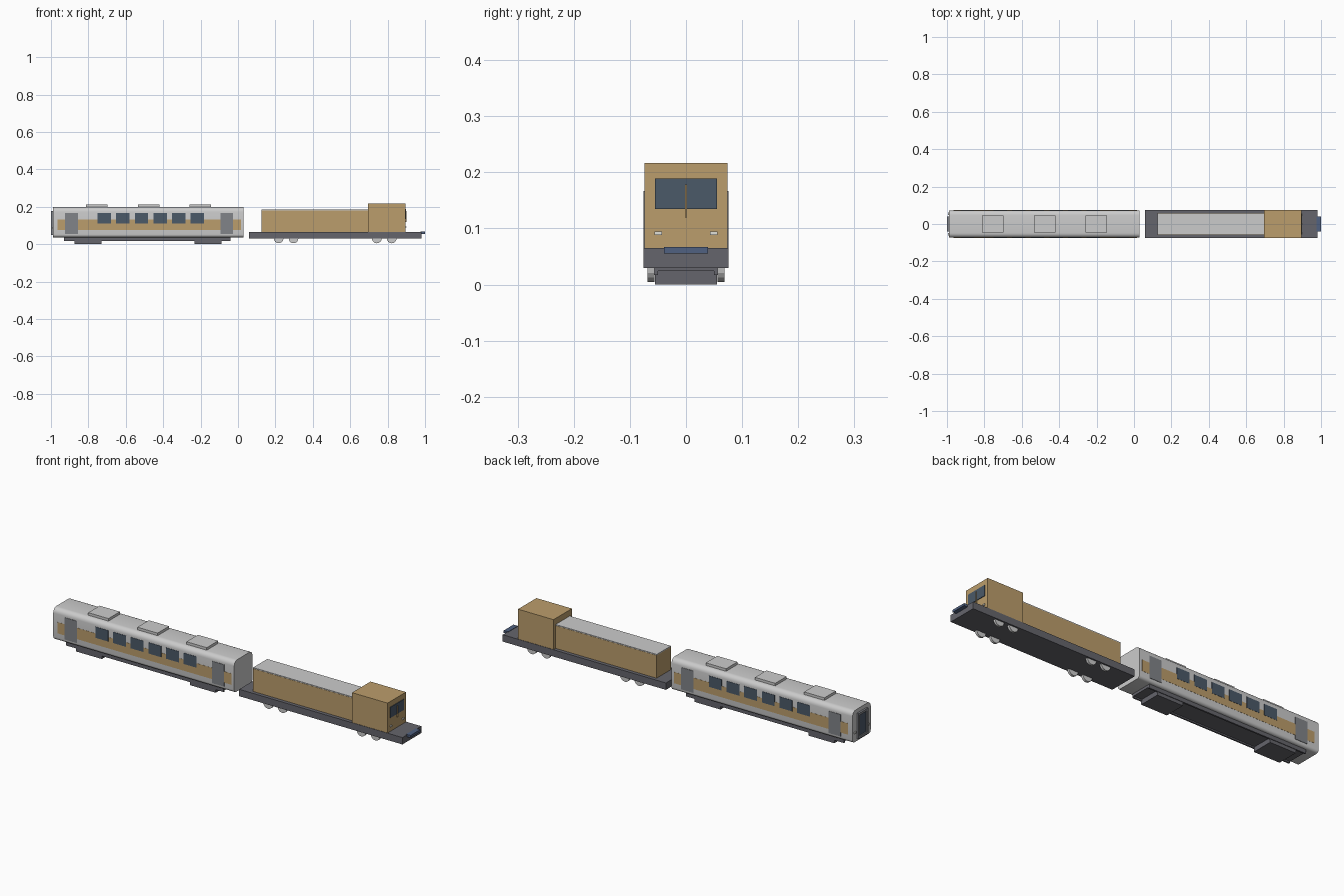
import bpy, bmesh, math
from mathutils import Matrix

if "Cube" in bpy.data.objects:
    bpy.data.objects.remove(bpy.data.objects["Cube"])


def material(name, rgb):
    m = bpy.data.materials.new(name)
    m.diffuse_color = (*rgb, 1)
    m.use_nodes = True
    m.node_tree.nodes["Principled BSDF"].inputs["Base Color"].default_value = m.diffuse_color
    return m


TAN = material("tan", (0.50, 0.34, 0.15))
GLASS = material("glass", (0.07, 0.10, 0.14))
DARK = material("dark_grey", (0.13, 0.13, 0.15))
DOOR = material("door_grey", (0.22, 0.23, 0.25))
BLUE = material("blue_grey", (0.08, 0.12, 0.22))
SILVER = material("silver", (0.55, 0.55, 0.55))
LAMP = material("lamp", (0.75, 0.75, 0.7))


def finish(name, bm, mat=None):
    bmesh.ops.recalc_face_normals(bm, faces=bm.faces)
    me = bpy.data.meshes.new(name)
    bm.to_mesh(me)
    bm.free()
    if mat:
        me.materials.append(mat)
    ob = bpy.data.objects.new(name, me)
    bpy.context.collection.objects.link(ob)
    return ob


def box(name, x, y, z, mat=None):
    """Box from (min, max) ranges."""
    bm = bmesh.new()
    c = [(a + b) / 2 for a, b in (x, y, z)]
    s = [b - a for a, b in (x, y, z)]
    bmesh.ops.create_cube(bm, size=1, matrix=Matrix.Translation(c) @ Matrix.Diagonal((*s, 1)))
    return finish(name, bm, mat)


def pair(name, x, y, z, mat=None):
    """Box and its mirror image across y = 0."""
    box(name + "_left", x, y, z, mat)
    box(name + "_right", x, (-y[1], -y[0]), z, mat)


def rounded_body(name, x, half, z, r_top, r_low, mat, seg=5):
    """Rounded cross-section swept along x."""
    pts = []
    for cy, cz, r, start in ((half - r_low, z[0] + r_low, r_low, -90), (half - r_top, z[1] - r_top, r_top, 0),
                             (r_top - half, z[1] - r_top, r_top, 90), (r_low - half, z[0] + r_low, r_low, 180)):
        for i in range(seg + 1):
            a = math.radians(start + 90 * i / seg)
            pts.append((cy + r * math.cos(a), cz + r * math.sin(a)))
    bm = bmesh.new()
    face = bm.faces.new([bm.verts.new((x[0], *p)) for p in pts])
    ext = bmesh.ops.extrude_face_region(bm, geom=[face])
    new = [v for v in ext["geom"] if isinstance(v, bmesh.types.BMVert)]
    bmesh.ops.translate(bm, verts=new, vec=(x[1] - x[0], 0, 0))
    if not any(all(abs(v.co.x - x[0]) < 1e-6 for v in f.verts) for f in bm.faces):
        bm.faces.new([v for v in bm.verts if abs(v.co.x - x[0]) < 1e-6])
    ob = finish(name, bm, mat)
    bpy.context.view_layer.objects.active = ob
    ob.select_set(True)
    bpy.ops.object.shade_smooth_by_angle(angle=math.radians(35))
    ob.select_set(False)


def wheel(name, x, y, z, r, depth, mat):
    bm = bmesh.new()
    bmesh.ops.create_cone(bm, cap_ends=True, segments=16, radius1=r, radius2=r, depth=depth,
                          matrix=Matrix.Translation((x, y, z)) @ Matrix.Rotation(math.pi / 2, 4, 'X'))
    finish(name, bm, mat)


# Coach shell and side trim
rounded_body("coach_body", (-0.99, 0.03), 0.0735, (0.037, 0.198), 0.025, 0.015, SILVER)
pair("coach_stripe", (-0.965, 0.015), (0.07, 0.0743), (0.075, 0.132), TAN)
for i, x in enumerate((-0.89, -0.06)):
    pair(f"coach_door_{i}", (x - 0.034, x + 0.034), (0.07, 0.0755), (0.055, 0.167), DOOR)
for i in range(6):
    x = -0.715 + 0.0995 * i
    pair(f"coach_window_{i}", (x - 0.036, x + 0.036), (0.07, 0.0752), (0.11, 0.166), GLASS)

# Roof units
for i in range(3):
    x = -0.755 + 0.277 * i
    box(f"roof_unit_{i}", (x - 0.057, x + 0.057), (-0.046, 0.046), (0.19, 0.211), SILVER)

# Coach end gangway with lamps
pair("gangway_post", (-1.0, -0.985), (0.028, 0.039), (0.048, 0.178), DOOR)
box("gangway_lintel", (-1.0, -0.985), (-0.028, 0.028), (0.166, 0.178), DOOR)
box("gangway_sill", (-1.0, -0.985), (-0.028, 0.028), (0.048, 0.06), DOOR)
box("gangway_door", (-0.994, -0.985), (-0.028, 0.028), (0.06, 0.166), GLASS)
pair("tail_lamp", (-0.994, -0.985), (0.049, 0.061), (0.08, 0.09), LAMP)

# Coach underframe and bogies
box("coach_underframe", (-0.93, -0.04), (-0.05, 0.05), (0.024, 0.04), DARK)
pair("underframe_rail", (-0.93, -0.04), (0.05, 0.058), (0.017, 0.04), DARK)
for i, x in enumerate((-0.802, -0.16)):
    box(f"coach_bogie_{i}", (x - 0.073, x + 0.073), (-0.055, 0.055), (0.0, 0.03), DARK)

# Locomotive frame, hood and cab
box("loco_frame", (0.06, 0.98), (-0.076, 0.076), (0.03, 0.065), DARK)
box("hood", (0.125, 0.695), (-0.058, 0.058), (0.065, 0.181), TAN)
box("hood_roof", (0.125, 0.695), (-0.057, 0.057), (0.181, 0.186), SILVER)
box("cab", (0.695, 0.895), (-0.074, 0.074), (0.065, 0.217), TAN)

# Cab front
box("windscreen", (0.89, 0.898), (-0.055, 0.055), (0.135, 0.189), GLASS)
box("windscreen_divider", (0.89, 0.902), (-0.0015, 0.0015), (0.12, 0.178), TAN)
pair("headlamp", (0.89, 0.9), (0.043, 0.056), (0.088, 0.095), LAMP)
box("buffer_beam", (0.975, 1.0), (-0.039, 0.039), (0.055, 0.067), BLUE)

# Locomotive wheels
for i, x in enumerate((0.217, 0.297, 0.742, 0.822)):
    for side, y in (("left", 0.0625), ("right", -0.0625)):
        wheel(f"loco_wheel_{i}_{side}", x, y, 0.031, 0.026, 0.012, SILVER)
